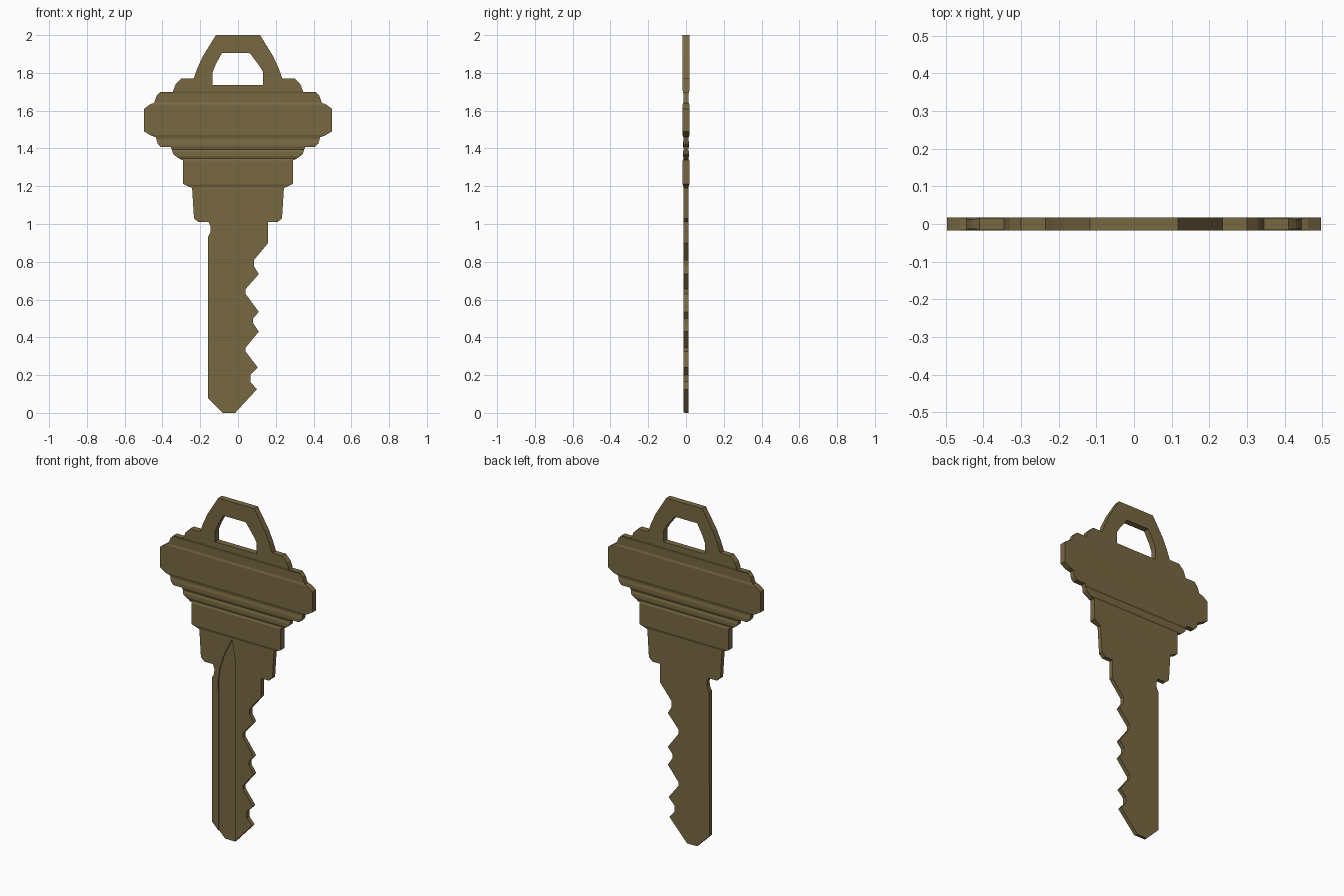
import bpy, bmesh
from mathutils import Vector

if "Cube" in bpy.data.objects:
    bpy.data.objects.remove(bpy.data.objects["Cube"])


def prism(name, points, place, push):
    """Close a 2D outline into a face and extrude it along push."""
    bm = bmesh.new()
    face = bm.faces.new([bm.verts.new(place(a, b)) for a, b in points])
    ext = bmesh.ops.extrude_face_region(bm, geom=[face])
    verts = [g for g in ext["geom"] if isinstance(g, bmesh.types.BMVert)]
    bmesh.ops.translate(bm, verts=verts, vec=Vector(push))
    bmesh.ops.recalc_face_normals(bm, faces=bm.faces)
    mesh = bpy.data.meshes.new(name)
    bm.to_mesh(mesh)
    bm.free()
    obj = bpy.data.objects.new(name, mesh)
    bpy.context.collection.objects.link(obj)
    return obj


def combine(target, tool, operation):
    """Apply a boolean and delete the helper."""
    mod = target.modifiers.new(operation, 'BOOLEAN')
    mod.operation, mod.object, mod.solver = operation, tool, 'EXACT'
    bpy.context.view_layer.objects.active = target
    bpy.ops.object.modifier_apply(modifier=mod.name)
    bpy.data.objects.remove(tool, do_unlink=True)


# Right half of the stepped bow and shoulder, top to bottom
bow = [(.117, 2), (.185, 1.89), (.215, 1.825), (.235, 1.77), (.30, 1.77),
       (.33, 1.74), (.345, 1.70), (.41, 1.70), (.43, 1.68), (.445, 1.64),
       (.463, 1.635), (.497, 1.61), (.497, 1.49), (.46, 1.468), (.435, 1.46),
       (.425, 1.425), (.408, 1.408), (.355, 1.408), (.343, 1.37),
       (.325, 1.355), (.30, 1.34), (.29, 1.34), (.29, 1.212), (.243, 1.19),
       (.233, 1.03), (.21, 1.01)]
# Cut side of the blade, top to bottom
teeth = [(.16, 1.01), (.16, .90), (.085, .81), (.085, .775), (.11, .735),
         (.04, .655), (.04, .63), (.11, .535), (.08, .50), (.08, .475),
         (.11, .43), (.04, .345), (.04, .325), (.105, .24), (.065, .20),
         (.065, .165), (.10, .125)]
# Tip and plain side, bottom to top
back = [(-.015, 0), (-.08, 0), (-.16, .08), (-.16, .93), (-.147, .955),
        (-.145, .985), (-.155, 1.01)]
outline = bow + teeth + back + [(-x, z) for x, z in reversed(bow)]


def front(y):
    return lambda x, z: (x, y, z)


key = prism("key", outline, front(-.05), (0, .1, 0))

# Thickness profile (z, half thickness) gives the ridges and thinner blade
half = [(2.1, .0175), (1.705, .0175), (1.69, .0135), (1.645, .0135),
        (1.633, .0175), (1.47, .0175), (1.455, .013), (1.445, .013),
        (1.43, .0165), (1.41, .0165), (1.395, .0115), (1.38, .0165),
        (1.36, .0165), (1.348, .0125), (1.335, .0175), (1.21, .0175),
        (1.195, .0125), (-.1, .012)]
section = [(t, z) for z, t in half] + [(-t, z) for z, t in reversed(half)]
combine(key, prism("thickness", section, lambda y, z: (-.7, y, z), (1.4, 0, 0)),
        'INTERSECT')

# Opening in the bow
hole = [(-.136, 1.737), (.133, 1.737), (.133, 1.805), (.115, 1.835),
        (.062, 1.905), (-.085, 1.905), (-.118, 1.845), (-.136, 1.80)]
combine(key, prism("hole", hole, front(-.1), (0, .2, 0)), 'DIFFERENCE')

# Pointed groove along the front of the blade
groove = [(-.03, 1.188), (-.08, 1.09), (-.11, 1.0), (-.12, .93), (-.12, -.1),
          (-.012, -.1), (-.012, 1.08)]
combine(key, prism("groove", groove, front(-.05), (0, .044, 0)), 'DIFFERENCE')

# Dull brass
brass = bpy.data.materials.new("brass")
brass.diffuse_color = (.19, .14, .055, 1)
brass.use_nodes = True
brass.node_tree.nodes["Principled BSDF"].inputs["Base Color"].default_value = brass.diffuse_color
key.data.materials.clear()
key.data.materials.append(brass)
for poly in key.data.polygons:
    poly.material_index = 0
